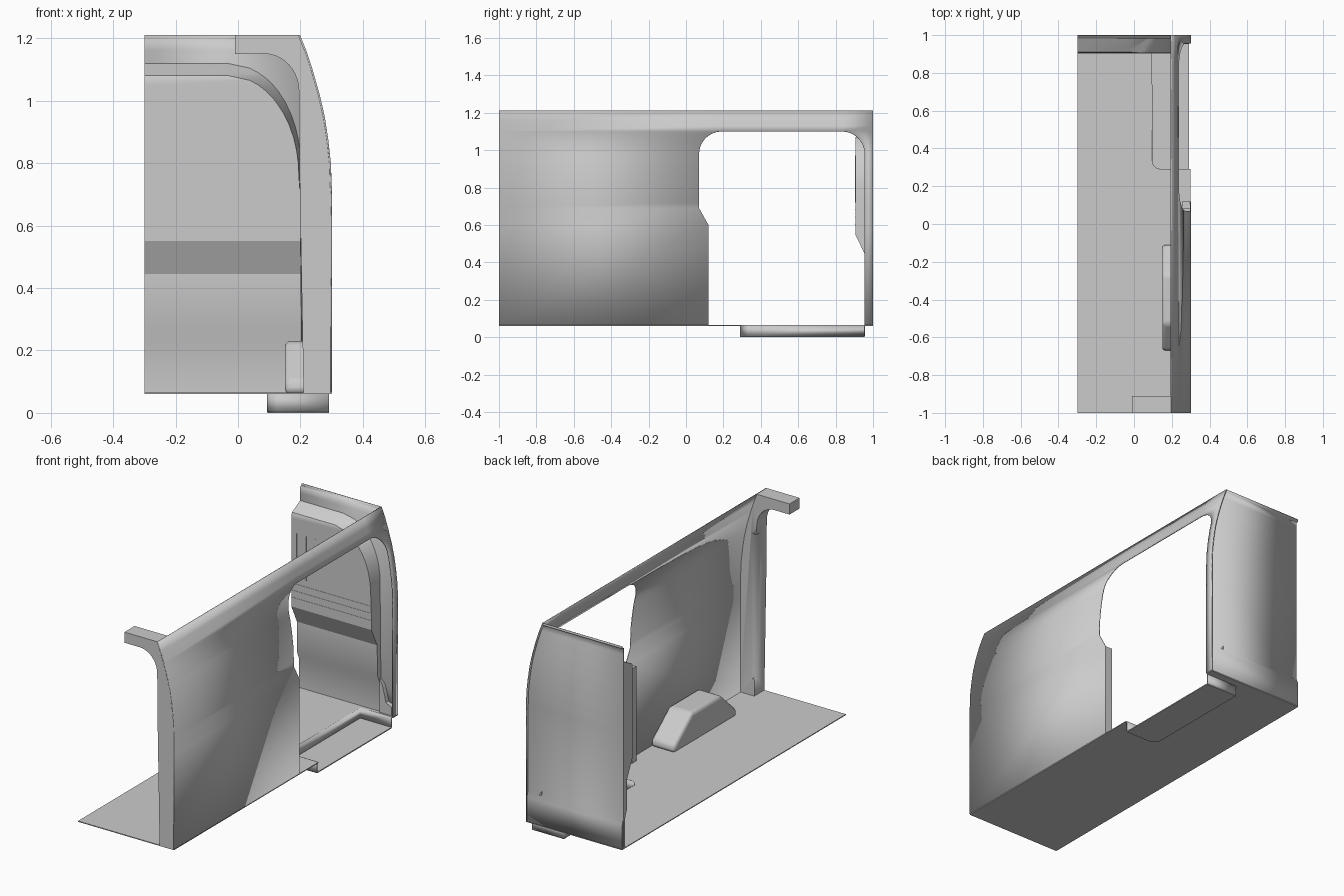
import bpy, bmesh, math
from mathutils import Vector

if "Cube" in bpy.data.objects:
    bpy.data.objects.remove(bpy.data.objects["Cube"])

FLOOR = 0.065
SIDE = [(0.065, .300), (0.72, .300), (0.80, .297), (0.88, .288), (0.95, .277),
        (1.02, .261), (1.10, .238), (1.16, .218), (1.21, .198)]   # z, outer x


def lerp(table, z):
    for (z0, v0), (z1, v1) in zip(table, table[1:]):
        if z <= z1:
            return v0 + (v1 - v0) * max(0, (z - z0)) / (z1 - z0)
    return table[-1][1]


def finish(name, bm, smooth=None):
    bmesh.ops.recalc_face_normals(bm, faces=bm.faces)
    me = bpy.data.meshes.new(name)
    bm.to_mesh(me)
    bm.free()
    ob = bpy.data.objects.new(name, me)
    bpy.context.collection.objects.link(ob)
    if smooth:
        bpy.ops.object.select_all(action='DESELECT')
        ob.select_set(True)
        bpy.context.view_layer.objects.active = ob
        bpy.ops.object.shade_smooth_by_angle(angle=math.radians(smooth))
    return ob


def solidify(ob, t, offset=0):
    m = ob.modifiers.new("thickness", 'SOLIDIFY')
    m.thickness, m.offset = t, offset


def prism(name, pts, axis, a, b, bevel=0):
    """Extrude a 2D outline along an axis; outline uses the other two axes in order."""
    def place(p, h):
        c = list(p)
        c.insert('xyz'.index(axis), h)
        return c
    bm = bmesh.new()
    f = bm.faces.new([bm.verts.new(place(p, a)) for p in pts])
    ext = bmesh.ops.extrude_face_region(bm, geom=[f])['geom']
    d = Vector(place((0, 0), b - a))
    bmesh.ops.translate(bm, vec=d, verts=[v for v in ext if isinstance(v, bmesh.types.BMVert)])
    ob = finish(name, bm, 35)
    if bevel:
        m = ob.modifiers.new("round", 'BEVEL')
        m.width, m.segments = bevel, 3
    return ob


def box(name, x, y, z):
    return prism(name, [(x[0], y[0]), (x[1], y[0]), (x[1], y[1]), (x[0], y[1])], 'z', *z)


def loft(name, rows, skip=lambda r, c: False, smooth=30):
    bm = bmesh.new()
    vs = [[bm.verts.new(p) for p in r] for r in rows]
    for r in range(len(vs) - 1):
        for c in range(len(vs[0]) - 1):
            if not skip(r, c):
                bm.faces.new((vs[r][c], vs[r][c + 1], vs[r + 1][c + 1], vs[r + 1][c]))
    bmesh.ops.remove_doubles(bm, verts=bm.verts, dist=1e-5)
    return finish(name, bm, smooth)


def arc(cx, cy, rx, ry, a0, a1, n=8):
    return [(cx + rx * math.cos(math.radians(a0 + (a1 - a0) * i / n)),
             cy + ry * math.sin(math.radians(a0 + (a1 - a0) * i / n))) for i in range(n + 1)]


# side wall: rows up the curved section, with the sliding-door opening left out
corner = arc(0, .98, .12, .12, 0, 90, 10)
opening = [(FLOOR, .12, .955), (.6, .12, .955), (.69, .07, .955), (.72, .07, .955),
           (.80, .07, .955), (.88, .07, .955), (.95, .07, .955)]
opening += [(z, .19 - x, .835 + x) for x, z in corner]
opening += [(1.13, .19, .835), (1.16, .19, .835), (1.21, .19, .835)]
rows = [[(lerp(SIDE, z) - .002, y, z) for y in (-1, a, b, 1)] for z, a, b in opening]
top = [i for i, o in enumerate(opening) if o[0] >= 1.0999][0]
wall = loft("side_wall", rows, lambda r, c: c == 1 and r < top)
solidify(wall, .005)

# door jamb behind the middle pillar
box("middle_door_jamb", (.255, .297), (.08, .12), (FLOOR, .60))

# floor with a notch for the side step
notch = arc(.14, .335, .045, .045, 270, 180, 6)
prism("floor", [(-.3, -1), (.3, -1), (.3, .29)] + notch +
      [(.095, .955), (.3, .955), (.3, 1), (-.3, 1)], 'z', .06, FLOOR)

# sunken step tray
prism("step_tread", [(.292, .29)] + notch + [(.095, .955), (.292, .955)], 'z', 0, .006)
riser = [(.292, .29)] + notch + [(.095, .955), (.292, .955)]
solidify(loft("step_riser", [[(x, y, z) for x, y in riser] for z in (.003, FLOOR)]), .004)

# rear pillar and roof header
outer = [(x - .001, z) for z, x in SIDE]
inner = [(-.01, 1.21), (-.01, 1.15)] + arc(.085, 1.03, .11, .12, 90, 0, 10) + [(.197, .78), (.21, FLOOR)]
pillar = prism("rear_pillar", outer + inner, 'y', -1, -.91)

# long stopped chamfer on the pillar's inner corner
cutter = prism("pillar_chamfer_cutter", [(.15, -.92), (.185, -.955), (.265, -.875), (.23, -.84)],
               'z', .16, .98)
cutter.hide_render = True
cutter.hide_set(True)
m = pillar.modifiers.new("chamfer", 'BOOLEAN')
m.object, m.operation, m.solver = cutter, 'DIFFERENCE', 'EXACT'

# wheel arch box
prism("wheel_arch", [(-.67, .06), (-.67, .10), (-.53, .23), (-.27, .23), (-.11, .10), (-.11, .06)],
      'x', .15, .297, .018)

# bulkhead outer panel
PANEL = [(FLOOR, .998), (.2, .998), (.235, .985), (.72, .985), (.80, .985), (.88, .985), (.95, .985),
         (1.02, .985), (1.10, .985), (1.16, .985), (1.195, .985), (1.198, .998), (1.21, .998)]
panel = loft("bulkhead_panel", [[(-.3, y, z), (lerp(SIDE, z) - .002, y, z)] for z, y in PANEL])
solidify(panel, .004)

# bulkhead inner trim: stepped face with a big rounded shoulder
FRONT = [(FLOOR, .975), (.225, .975), (.275, .955), (.445, .955), (.55, .905), (1.065, .905),
         (1.08, .911), (1.09, .93), (1.12, .985)]


def shoulder(z, cz, r):
    if z < cz:
        return .2 + .008 * (cz - z) / cz
    return -.03 + r * math.sqrt(max(0, 1 - ((z - cz) / .32) ** 2))


zs = sorted({z for z, _ in FRONT} | {.7, .76, .8, .84, .88, .92, .96, 1.0, 1.03, 1.05, 1.105})
rows = []
for z in zs:
    xo = shoulder(z, .8, .23)
    xi = min(shoulder(z, .76, .225), xo - .002)
    y = lerp(FRONT, z)
    rows.append([(-.3, .985, z), (-.3, y, z), (xi, y, z), (xo, .985, z)])
loft("bulkhead_trim", rows, smooth=25)

# shallow ribs on the trim
for i in range(5):
    box(f"upright_rib_{i}", (-.27 + .06 * i, -.266 + .06 * i), (.9035, .907), (.72, .97))
for i, z in enumerate((.60, .64, .68)):
    box(f"cross_rib_{i}", (-.3, .195), (.9035, .907), (z, z + .004))

# kick panel at the foot of the front pillar
prism("kick_panel", [(.21, FLOOR), (.285, FLOOR), (.285, .11), (.25, .13), (.225, .23), (.21, .25)],
      'y', .965, .99)
